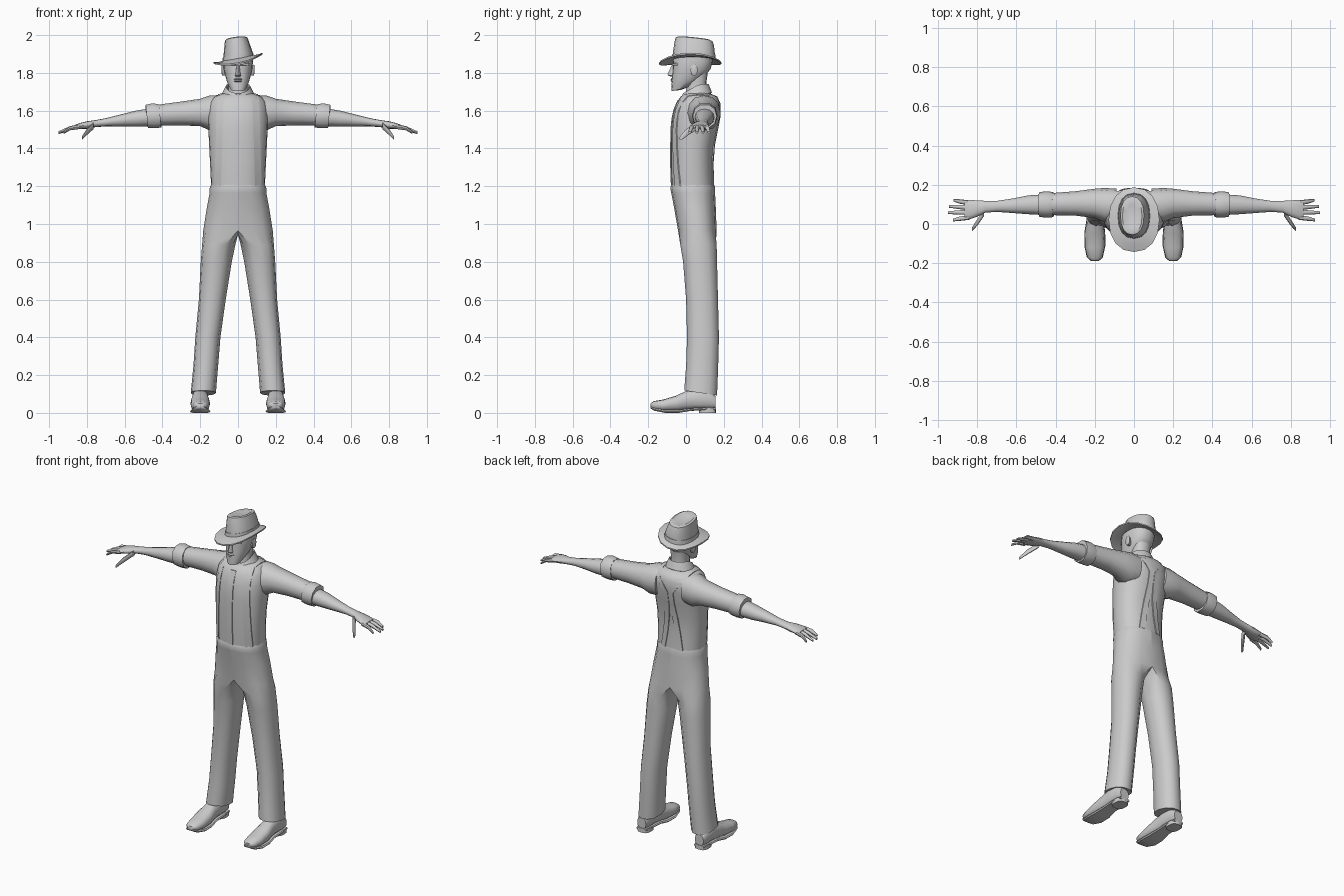
import bpy, bmesh, math
from mathutils import Vector
from mathutils.bvhtree import BVHTree

grey = bpy.data.materials.new("plain grey")
grey.diffuse_color = (0.6, 0.6, 0.6, 1)


def se(a, p):
    """Unit superellipse point at angle a."""
    c, s = math.cos(a), math.sin(a)
    return (math.copysign(abs(c) ** (2 / p), c), math.copysign(abs(s) ** (2 / p), s))


def loft(name, rings, caps=True, closed=True, mirror=False, angle=45):
    """Skin a list of rings; a ring longer than the previous one only bridges the shared points."""
    bm = bmesh.new()
    vs = [[bm.verts.new(p) for p in r] for r in rings]
    for a, b in zip(vs, vs[1:]):
        n = min(len(a), len(b))
        wrap = closed and len(a) == len(b)
        for i in range(n if wrap else n - 1):
            j = (i + 1) % n
            bm.faces.new((a[i], a[j], b[j], b[i]))
    if caps:
        if len(vs[0]) == len(vs[-1]):
            bm.faces.new(vs[0])
        bm.faces.new(vs[-1])
    if mirror:
        bmesh.ops.mirror(bm, geom=bm.verts[:] + bm.edges[:] + bm.faces[:], axis='X', merge_dist=0.0001)
        bmesh.ops.remove_doubles(bm, verts=bm.verts[:], dist=0.00001)
    bmesh.ops.recalc_face_normals(bm, faces=bm.faces[:])
    me = bpy.data.meshes.new(name)
    bm.to_mesh(me)
    bm.free()
    me.materials.append(grey)
    me.shade_smooth()
    me.set_sharp_from_angle(angle=math.radians(angle))
    ob = bpy.data.objects.new(name, me)
    bpy.context.collection.objects.link(ob)
    return ob


def ring_z(z, rx, y0, y1, xc=0, n=16, p=2.3, tx=0, ty=0, angles=None):
    """Horizontal ring, optionally tilted along x and y."""
    out = []
    for a in angles or [2 * math.pi * i / n for i in range(n)]:
        c, s = se(a, p)
        x, y = xc + rx * c, (y0 + y1) / 2 + (y1 - y0) / 2 * s
        out.append((x, y, z + tx * x + ty * y))
    return out


def ring_x(x, z0, z1, y0, y1, n=12, p=2.2, lean=0):
    """Ring across the x axis."""
    out = []
    for i in range(n):
        c, s = se(2 * math.pi * i / n, p)
        z = (z0 + z1) / 2 + (z1 - z0) / 2 * s
        out.append((x + lean * s, (y0 + y1) / 2 + (y1 - y0) / 2 * c, z))
    return out


def ring_y(y, z0, z1, rx, xc, n=12, p=2.5):
    """Ring across the y axis."""
    return [(xc + rx * c, y, (z0 + z1) / 2 + (z1 - z0) / 2 * s)
            for c, s in (se(2 * math.pi * i / n, p) for i in range(n))]


# Shirt body
torso = loft("shirt_body", [ring_z(z, rx, y0, y1, n=24) for z, rx, y0, y1 in (
    (1.19, .142, -.076, .148), (1.30, .147, -.080, .142), (1.40, .152, -.080, .145),
    (1.50, .157, -.079, .165), (1.58, .160, -.071, .180), (1.64, .152, -.052, .182),
    (1.675, .125, -.028, .165), (1.69, .085, -.005, .13))])

# Sleeves, rolled cuffs and forearms
loft("sleeves", [ring_x(*r) for r in (
    (.09, 1.50, 1.683, .01, .18), (.15, 1.495, 1.68, .008, .184), (.20, 1.518, 1.663, .03, .180),
    (.30, 1.522, 1.648, .043, .167), (.42, 1.522, 1.632, .045, .158))], mirror=True)
loft("rolled_cuffs", [ring_x(*r, n=10, lean=.006) for r in (
    (.412, 1.53, 1.62, .055, .148), (.412, 1.508, 1.636, .035, .163), (.445, 1.504, 1.642, .032, .167),
    (.483, 1.506, 1.634, .036, .163), (.483, 1.53, 1.61, .055, .145))], mirror=True)
loft("forearms", [ring_x(*r) for r in (
    (.45, 1.517, 1.615, .045, .152), (.54, 1.515, 1.600, .050, .146), (.62, 1.517, 1.580, .056, .130),
    (.70, 1.517, 1.560, .062, .118), (.76, 1.512, 1.549, .058, .118), (.80, 1.504, 1.544, .038, .121),
    (.845, 1.502, 1.532, .022, .122), (.865, 1.503, 1.524, .026, .119))], mirror=True)


# Fingers and thumb
def finger(name, points, radius):
    rings = []
    for k, (x, y, z) in enumerate(points):
        r = radius * (1, .9, .55)[k]
        rings.append(ring_x(x, z - r, z + r, y - r, y + r, n=8, p=2))
    loft(name, rings, mirror=True)


for label, by, ty, tx in (("little", .108, .122, .922), ("ring", .084, .090, .945),
                          ("middle", .060, .058, .95), ("index", .034, .020, .925)):
    finger(label + "_fingers", ((.84, by, 1.515), (.89, (by + ty) / 2, 1.507), (tx, ty, 1.484)), .0125)
finger("thumbs", ((.765, .06, 1.52), (.80, .008, 1.487), (.826, -.026, 1.455)), .018)

# Trousers: half a pelvis running into one leg, then mirrored
half = [math.radians(-90 + 22.5 * i) for i in range(9)]
leg_angles = [math.radians(-110 + 27.5 * i) for i in range(9)] + [math.radians(a) for a in (145, 180, 215)]
rows = [ring_z(z, rx, y0, y1, angles=half) for z, rx, y0, y1 in (
    (1.195, .12, -.06, .13), (1.207, .143, -.078, .150), (1.19, .150, -.083, .154), (1.165, .150, -.078, .154),
    (1.08, .166, -.062, .158), (.965, .184, -.042, .162))]
rows[-1] += [(0, y, .945) for y in (.11, .06, .01)]
rows += [ring_z(z, (x1 - x0) / 2, y0, y1, xc=(x0 + x1) / 2, ty=ty, angles=leg_angles)
         for z, x0, x1, y0, y1, ty in (
    (.89, .014, .190, -.031, .163, 0), (.80, .033, .197, -.016, .165, 0), (.60, .065, .207, 0, .170, 0),
    (.40, .093, .226, .005, .175, 0), (.25, .105, .236, 0, .171, 0), (.117, .117, .250, -.010, .165, -.15),
    (.117, .135, .235, .008, .150, -.15))]
loft("trousers", rows, mirror=True)

# Shoes with soles and heels
loft("shoes", [ring_y(*r, .2) for r in (
    (-.187, .030, .050, .020), (-.172, .018, .062, .038), (-.12, .010, .071, .050), (-.05, .010, .092, .052),
    (0, .016, .116, .044), (.05, .020, .128, .041), (.12, .020, .125, .041), (.155, .024, .09, .030))], mirror=True)
loft("soles", [ring_y(*r, .2, n=8, p=6) for r in (
    (-.188, .024, .034, .022), (-.17, .012, .026, .041), (-.11, 0, .016, .054), (-.04, 0, .016, .053),
    (.02, .010, .024, .043), (.09, .014, .028, .043), (.158, .014, .028, .034))], mirror=True)
loft("heels", [ring_z(z, .040, .07, .160, xc=.2, n=12, p=3) for z in (0, .026)], mirror=True)

# Neck and head
loft("neck", [ring_z(z, rx, y0, y1) for z, rx, y0, y1 in (
    (1.65, .062, -.005, .125), (1.70, .052, .0, .112), (1.75, .050, .005, .108), (1.80, .053, .01, .115))])
loft("head", [ring_z(z, rx, y0, y1, ty=ty, n=20) for z, rx, y0, y1, ty in (
    (1.712, .024, -.070, -.03, .1), (1.722, .040, -.077, .025, .25), (1.752, .058, -.076, .075, .2),
    (1.785, .068, -.074, .110, .1), (1.82, .076, -.070, .130, 0), (1.86, .079, -.070, .140, 0),
    (1.91, .074, -.062, .138, 0))])

# Face details
loft("nose", [ring_z(z, rx, y0, -.05, n=8, p=2) for z, rx, y0 in (
    (1.780, .012, -.078), (1.785, .017, -.094), (1.793, .013, -.098), (1.84, .008, -.076))])
loft("lips", [ring_z(z, rx, y0, -.055, n=10, p=2) for z, rx, y0 in (
    (1.750, .016, -.074), (1.757, .024, -.083), (1.762, .024, -.079), (1.767, .022, -.083), (1.773, .014, -.075))])
loft("brows", [ring_x(x, 1.838, 1.852, y, -.045, n=8) for x, y in ((.010, -.074), (.034, -.073), (.058, -.054))],
     mirror=True)
loft("ears", [ring_x(x, z0, z1, y0, y1, n=10) for x, z0, z1, y0, y1 in (
    (.066, 1.785, 1.835, .025, .055), (.084, 1.785, 1.845, .024, .062), (.087, 1.795, 1.84, .03, .058))], mirror=True)

# Hat crown with a pinched top, band and tilted brim
loft("hat_crown", [ring_z(z, rx, y0, y1, xc=xc, tx=tx, ty=ty) for z, rx, y0, y1, xc, tx, ty in (
    (1.872, .080, -.072, .155, .002, .15, 0), (1.90, .077, -.070, .153, 0, .15, 0),
    (1.955, .066, -.062, .148, -.006, .12, -.05), (1.983, .060, -.055, .140, -.009, .12, -.1),
    (1.988, .050, -.044, .125, -.009, .12, -.1), (1.977, .026, -.01, .095, -.009, .1, -.1))])
loft("hat_band", [ring_z(z, rx, y0, y1, tx=.15) for z, rx, y0, y1 in (
    (1.872, .075, -.06, .14), (1.872, .083, -.075, .158), (1.897, .080, -.073, .156), (1.897, .075, -.06, .14))])


def brim_ring(z, rx, y0, y1, droop):
    return [(x, y, zz - droop * (abs(y - .025) / .16) ** 2)
            for x, y, zz in ring_z(z, rx, y0, y1, n=16, p=2.2, tx=.19)]


loft("hat_brim", [brim_ring(*r) for r in (
    (1.870, .070, -.060, .140, 0), (1.868, .105, -.105, .165, .012), (1.874, .130, -.143, .187, .026),
    (1.882, .130, -.143, .187, .026), (1.877, .105, -.105, .165, .012), (1.880, .070, -.060, .140, 0))])

# Shirt collar: a folded strip open at the front
collar = []
for i in range(17):
    a = math.radians(-90 + 9 + 342 * i / 16)
    c, s = math.cos(a), math.sin(a)
    back = (s + 1) / 2
    fold = 1.692 + .048 * min(1, back * 1.6)
    low = 1.658 + .038 * back
    collar.append([(r * c, .052 + ry * s, z) for r, ry, z in (
        (.056, .060, low), (.058, .062, fold - .004), (.064, .068, fold), (.090, .086, low), (.084, .080, low - .004))])
loft("collar", collar)

# Braces and button strip, laid on the shirt
surface = BVHTree.FromPolygons([v.co for v in torso.data.vertices], [p.vertices[:] for p in torso.data.polygons])


def laid(point, d):
    hit = surface.ray_cast(Vector(point) - Vector(d) * 3, Vector(d))[0]
    return hit if hit else Vector(point)


def strip(name, stops, width, mirror):
    """Stops are (x, y, z, ray direction); y or z is found on the shirt."""
    rings = []
    for x, y, z, d in stops:
        d = Vector(d)
        l, r = laid((x - width, y, z), d), laid((x + width, y, z), d)
        rings.append([l + d * .004, r + d * .004, r - d * .005, l - d * .005])
    loft(name, rings, mirror=mirror)


front, rear, down = (0, 1, 0), (0, -1, 0), (0, 0, -1)
stops = [(.108 - .0015 * i, 0, 1.20 + .05 * i, front) for i in range(10)]
stops += [(.09, y, 0, down) for y in (.01, .07, .12)]
stops += [(x, 0, z, rear) for x, z in ((.075, 1.65), (.045, 1.61), (.018, 1.57), (.018, 1.50), (.026, 1.42),
                                      (.040, 1.32), (.058, 1.205))]
strip("braces", stops, .017, True)
strip("button_strip", [(0, 0, 1.205 + .05 * i, front) for i in range(10)], .018, False)
